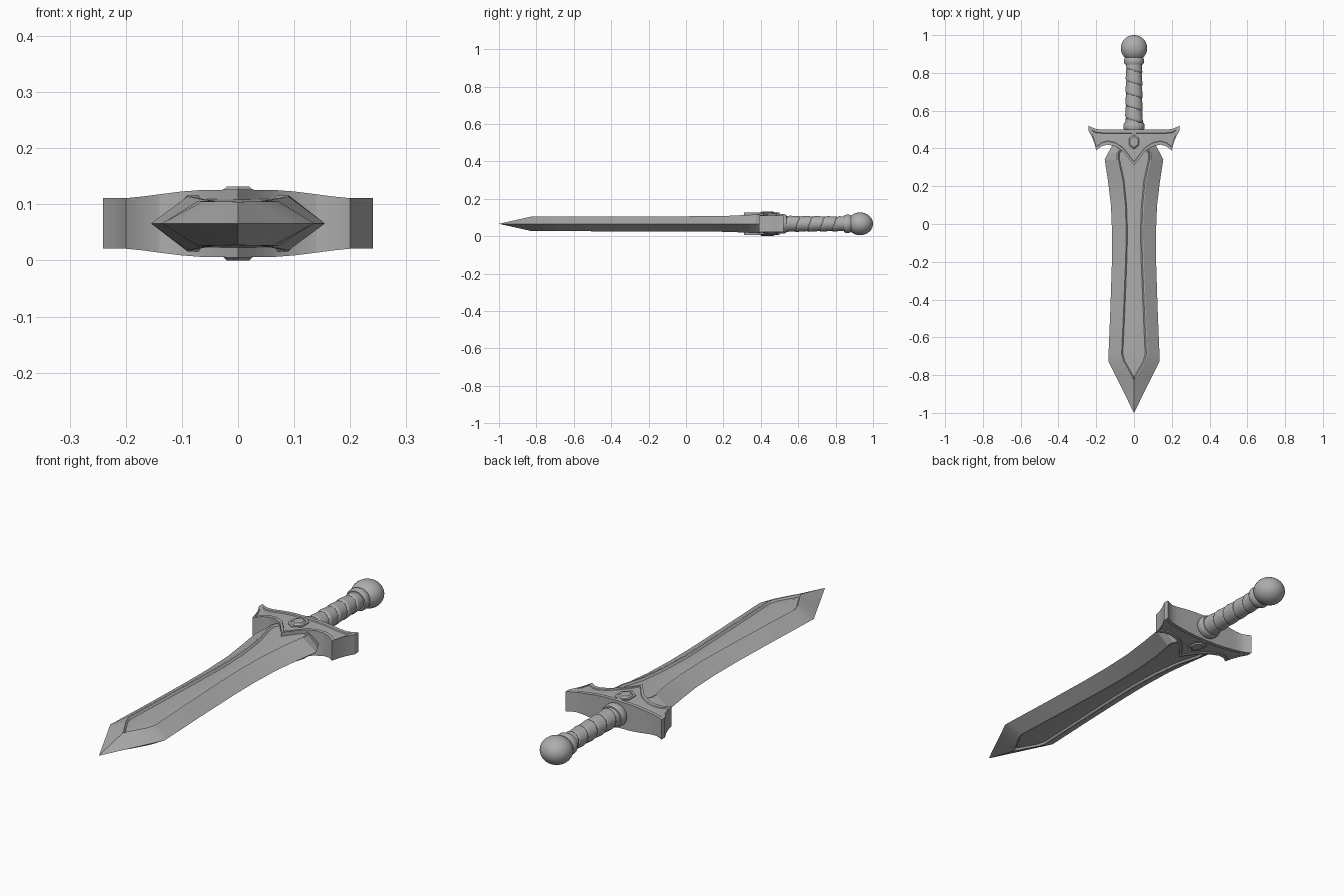
import bpy, bmesh, math

if "Cube" in bpy.data.objects:
    bpy.data.objects.remove(bpy.data.objects["Cube"])

ZC = 0.066          # height of the sword's middle plane
steel = bpy.data.materials.new("grey_steel")
steel.diffuse_color = (0.42, 0.42, 0.42, 1)
steel.use_nodes = True
steel.node_tree.nodes["Principled BSDF"].inputs["Base Color"].default_value = steel.diffuse_color


def loft(name, rings, angle=25):
    """Skin closed rings of equal length and cap both ends."""
    bm = bmesh.new()
    rows = [[bm.verts.new((x, y, z + ZC)) for x, y, z in r] for r in rings]
    n = len(rows[0])
    for a, b in zip(rows, rows[1:]):
        for i in range(n):
            bm.faces.new((a[i], a[(i + 1) % n], b[(i + 1) % n], b[i]))
    bm.faces.new(rows[0])
    bm.faces.new(rows[-1])
    bmesh.ops.remove_doubles(bm, verts=bm.verts, dist=0.0003)
    bmesh.ops.recalc_face_normals(bm, faces=bm.faces)
    me = bpy.data.meshes.new(name)
    bm.to_mesh(me)
    bm.free()
    me.materials.append(steel)
    ob = bpy.data.objects.new(name, me)
    bpy.context.collection.objects.link(ob)
    bpy.ops.object.select_all(action='DESELECT')
    bpy.context.view_layer.objects.active = ob
    ob.select_set(True)
    bpy.ops.object.shade_smooth_by_angle(angle=math.radians(angle))
    return ob


def circle(y, r, n=32, flat=1.0):
    return [(r * math.cos(2 * math.pi * i / n), y,
             r * flat * math.sin(2 * math.pi * i / n)) for i in range(n)]


# Blade: sharp edges, raised rim and a sunken centre panel on both faces
def blade_ring(y, w, p, h):
    m = min(0.014, p)
    d = m / 0.014 * 0.008
    rim = max(p - 0.5 * m, 0)
    half = [(w, 0), (p, h), (rim, h), (p - m, h - d), (0, h - d * 0.5)]
    top = half + [(-x, z) for x, z in half[-2::-1]]
    full = top + [(x, -z) for x, z in top[-2:0:-1]]
    return [(x, y, z) for x, z in full]


blade = [  # y, edge half-width, panel half-width, rim height
    (-1.0, 0, 0, 0), (-0.83, 0.084, 0, 0.038), (-0.805, 0.096, 0.018, 0.039),
    (-0.725, 0.136, 0.063, 0.039), (-0.69, 0.135, 0.073, 0.039),
    (-0.45, 0.125, 0.062, 0.040), (-0.2, 0.117, 0.052, 0.040),
    (-0.05, 0.116, 0.048, 0.040), (0.1, 0.122, 0.053, 0.041),
    (0.23, 0.138, 0.066, 0.043), (0.34, 0.155, 0.090, 0.048),
    (0.375, 0.138, 0.090, 0.050), (0.41, 0.118, 0.065, 0.050),
    (0.45, 0.100, 0.050, 0.045)]
loft("blade", [blade_ring(*s) for s in blade], 12)


# Cross guard: columns across x, with a shallow bordered recess on both faces
def guard_ring(x, lo, hi, h):
    m = min(0.017, 0.25 * (hi - lo))
    d = 0.004 if abs(x) < 0.222 else 0
    e = 0.003
    top = [(lo, h), (lo + m, h), (lo + m + e, h - d),
           (hi - m - e, h - d), (hi - m, h), (hi, h)]
    return [(x, y, z) for y, z in top] + [(x, y, -z) for y, z in reversed(top)]


guard = [  # x, front y, back y, half thickness
    (0, 0.310, 0.500, 0.061), (0.03, 0.350, 0.500, 0.060),
    (0.06, 0.386, 0.500, 0.060), (0.10, 0.412, 0.500, 0.057),
    (0.14, 0.420, 0.500, 0.052), (0.17, 0.412, 0.500, 0.048),
    (0.20, 0.390, 0.503, 0.045), (0.209, 0.425, 0.506, 0.045),
    (0.222, 0.460, 0.511, 0.045), (0.241, 0.495, 0.521, 0.045)]
columns = [(-x, a, b, h) for x, a, b, h in guard[:0:-1]] + guard
loft("cross_guard", [guard_ring(*c) for c in columns])


# Gem and its setting: six-sided studs passing through the guard
def hexagon(s, z):
    return [(0.033 * s * math.sin(i * math.pi / 3),
             0.435 + 0.042 * s * math.cos(i * math.pi / 3), z) for i in range(6)]


loft("gem_setting", [hexagon(1.25, -0.060), hexagon(1.25, 0.060)])
loft("gem", [hexagon(s, z) for s, z in
             ((0.7, -0.066), (1, -0.058), (1, 0.058), (0.7, 0.066))])


# Grip: tapered tube with overlapping spiral wrap
def grip_ring(y, n=40):
    t = (y - 0.52) / 0.34
    pts = []
    for i in range(n):
        a = 2 * math.pi * i / n
        ph = (y / 0.066 - a / (2 * math.pi)) % 1
        wrap = min(ph / 0.15, 1) * (1 - 0.45 * ph)
        r = 0.040 - 0.004 * t + 0.008 * wrap
        pts.append((r * math.cos(a), y, 0.93 * r * math.sin(a)))
    return pts


loft("grip", [grip_ring(0.50 + 0.36 * i / 84) for i in range(85)], 35)


# Collars at each end of the grip
def collar(name, y0, y1, r):
    c = (y1 - y0) * 0.3
    loft(name, [circle(y, k, flat=0.93) for y, k in
                ((y0, r * 0.9), (y0 + c, r), (y1 - c, r), (y1, r * 0.9))], 40)


collar("lower_collar", 0.495, 0.537, 0.056)
collar("upper_collar", 0.845, 0.882, 0.053)

# Round pommel
loft("pommel", [circle(0.931 - 0.069 * math.cos(math.pi * i / 20),
                       0.070 * math.sin(math.pi * i / 20), flat=0.87)
                for i in range(21)], 40)
